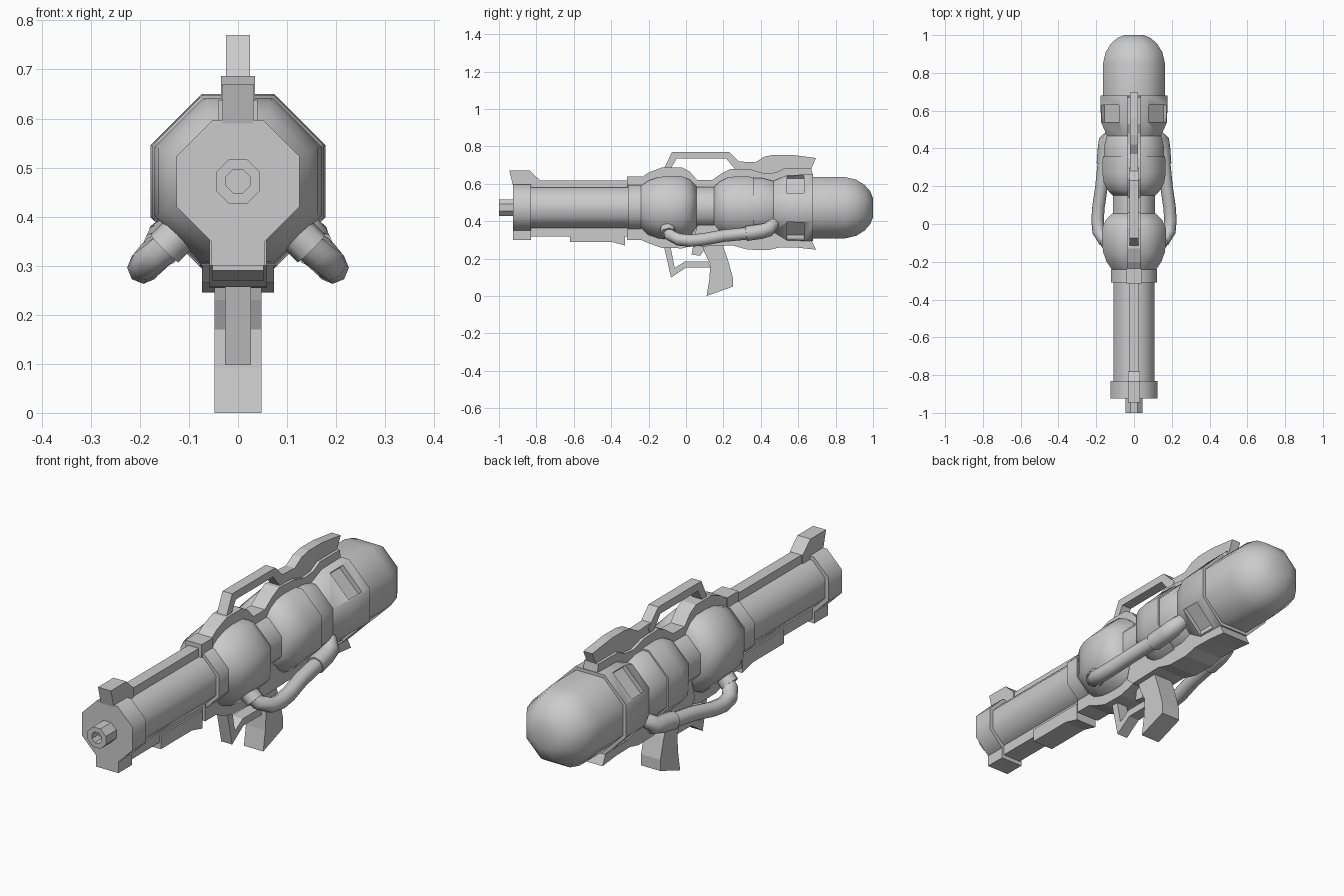
import bpy, bmesh, math
from mathutils import Vector, Matrix

CZ = 0.472  # height of the main axis


def finish(bm, name, angle=50):
    bmesh.ops.recalc_face_normals(bm, faces=bm.faces)
    me = bpy.data.meshes.new(name)
    bm.to_mesh(me)
    bm.free()
    ob = bpy.data.objects.new(name, me)
    bpy.context.collection.objects.link(ob)
    bpy.ops.object.select_all(action='DESELECT')
    ob.select_set(True)
    bpy.context.view_layer.objects.active = ob
    if angle:
        bpy.ops.object.shade_smooth_by_angle(angle=math.radians(angle))
    return ob


def skin(bm, rings):
    for a, b in zip(rings, rings[1:]):
        n = len(a)
        for i in range(n):
            bm.faces.new((a[i], a[(i + 1) % n], b[(i + 1) % n], b[i]))
    bm.faces.new(rings[0])
    bm.faces.new(rings[-1])


def octagon(name, profile, angle=50):
    """Eight-sided body along y; profile = (y, half width across flats)."""
    bm = bmesh.new()
    rings = []
    for y, a in profile:
        r = a / math.cos(math.pi / 8)
        rings.append([bm.verts.new((r * math.cos(math.pi / 8 + k * math.pi / 4), y,
                                    CZ + r * math.sin(math.pi / 8 + k * math.pi / 4)))
                      for k in range(8)])
    skin(bm, rings)
    return finish(bm, name, angle)


def plate(name, pts, half):
    """Side profile of (y, z) points extruded across x."""
    bm = bmesh.new()
    skin(bm, [[bm.verts.new((x, y, z)) for y, z in pts] for x in (-half, half)])
    return finish(bm, name, 0)


def rail(name, line, inner, half):
    """Strip following the line and closed by a straight embedded edge."""
    return plate(name, line + [(line[-1][0], inner), (line[0][0], inner)], half)


def tube(name, pts, radii, side):
    """Eight-sided hose along a path, with one radius per point."""
    pts = [Vector((side * x, y, z)) for x, y, z in pts]
    bm = bmesh.new()
    rings = []
    for i, p in enumerate(pts):
        t = (pts[min(i + 1, len(pts) - 1)] - pts[max(i - 1, 0)]).normalized()
        u = t.cross(Vector((0, 0, 1))).normalized()
        v = u.cross(t)
        rings.append([bm.verts.new(p + radii[i] * (u * math.cos(k * math.pi / 4) + v * math.sin(k * math.pi / 4)))
                      for k in range(8)])
    skin(bm, rings)
    return finish(bm, name)


# barrel, nozzle with bore, and collars
octagon("nozzle", [(-0.9, 0.045), (-1.0, 0.045), (-1.0, 0.024), (-0.95, 0.024)], 30)
octagon("muzzle", [(-0.925, 0.125), (-0.83, 0.125)])
octagon("barrel", [(-0.85, 0.108), (-0.29, 0.108)])
octagon("barrel_collar", [(-0.31, 0.122), (-0.24, 0.122)])

# pressure bulbs and neck
octagon("front_bulb", [(-0.24, 0.118), (-0.20, 0.145), (-0.15, 0.163), (-0.09, 0.17),
                       (-0.02, 0.168), (0.02, 0.15), (0.055, 0.115)])
octagon("neck", [(0.03, 0.11), (0.18, 0.11)])
octagon("rear_bulb", [(0.15, 0.112), (0.18, 0.14), (0.22, 0.16), (0.27, 0.168), (0.36, 0.165)])
octagon("rear_band", [(0.36, 0.158), (0.41, 0.158), (0.46, 0.145), (0.49, 0.135)])

# tank collar with four recessed windows on the diagonal flats
collar = octagon("tank_collar", [(0.46, 0.14), (0.54, 0.175), (0.68, 0.178)])
bm = bmesh.new()
for k in range(4):
    a = math.pi / 4 + k * math.pi / 2
    m = (Matrix.Translation((0.19 * math.cos(a), 0.585, CZ + 0.19 * math.sin(a)))
         @ Matrix.Rotation(-a, 4, 'Y') @ Matrix.Diagonal((0.07, 0.09, 0.132, 1)))
    bmesh.ops.create_cube(bm, size=1, matrix=m)
cutter = finish(bm, "window_cutter", 0)
cutter.hide_render = True
cutter.hide_viewport = True
mod = collar.modifiers.new("windows", 'BOOLEAN')
mod.operation = 'DIFFERENCE'
mod.object = cutter
mod.solver = 'EXACT'

# domed water tank
octagon("tank", [(0.66, 0.164), (0.85, 0.164), (0.91, 0.15), (0.955, 0.122), (0.985, 0.088), (1.0, 0.05)])

# top rails and front sight
plate("front_sight", [(-0.945, 0.67), (-0.835, 0.67), (-0.78, 0.618), (-0.78, 0.57), (-0.92, 0.57)], 0.032)
rail("barrel_top_rail", [(-0.85, 0.618), (-0.30, 0.618)], 0.56, 0.026)
rail("collar_top_clip", [(-0.315, 0.638), (-0.235, 0.638)], 0.56, 0.04)
rail("body_top_rail", [(-0.24, 0.632), (-0.20, 0.66), (-0.13, 0.687), (-0.02, 0.687), (0.02, 0.665),
                       (0.06, 0.62), (0.14, 0.62), (0.19, 0.655), (0.24, 0.68), (0.35, 0.675),
                       (0.42, 0.655), (0.48, 0.66), (0.53, 0.685), (0.67, 0.685), (0.68, 0.63)], 0.56, 0.035)

# carry handle and rear fin
plate("carry_handle", [(-0.12, 0.675), (-0.075, 0.77), (0.23, 0.77), (0.30, 0.70), (0.28, 0.66),
                       (0.26, 0.68), (0.215, 0.735), (-0.05, 0.735), (-0.085, 0.675)], 0.024)
plate("rear_fin", [(0.26, 0.72), (0.37, 0.715), (0.42, 0.745), (0.47, 0.755), (0.56, 0.755), (0.695, 0.738),
                   (0.66, 0.66), (0.30, 0.65)], 0.022)

# lower rails and body underside
plate("muzzle_foot", [(-0.925, 0.38), (-0.83, 0.38), (-0.83, 0.30), (-0.925, 0.30)], 0.055)
rail("barrel_bottom_rail", [(-0.85, 0.318), (-0.30, 0.318)], 0.39, 0.045)
plate("pump_block", [(-0.62, 0.35), (-0.62, 0.29), (-0.40, 0.29), (-0.325, 0.27), (-0.325, 0.35)], 0.052)
rail("front_underside", [(-0.315, 0.30), (-0.24, 0.30), (-0.20, 0.282), (-0.13, 0.257), (-0.02, 0.255),
                         (0.06, 0.275), (0.12, 0.275)], 0.39, 0.058)
plate("rear_underside", [(0.06, 0.38), (0.04, 0.30), (0.08, 0.265), (0.25, 0.27), (0.33, 0.248), (0.44, 0.245),
                         (0.50, 0.26), (0.60, 0.258), (0.695, 0.248), (0.66, 0.32), (0.64, 0.38)], 0.073)

# grip, trigger and guard
plate("grip", [(0.08, 0.29), (0.10, 0.23), (0.13, 0.17), (0.125, 0.09), (0.11, 0.0), (0.25, 0.05),
               (0.25, 0.10), (0.225, 0.19), (0.19, 0.29)], 0.048)
plate("trigger", [(0.04, 0.28), (0.03, 0.222), (0.075, 0.215), (0.10, 0.25), (0.09, 0.29)], 0.018)
plate("trigger_guard", [(-0.12, 0.275), (-0.08, 0.098), (0.0, 0.152), (0.13, 0.152), (0.12, 0.185),
                        (-0.005, 0.185), (-0.06, 0.15), (-0.085, 0.275)], 0.027)

# side hoses with end fittings
for side, tag in ((-1, "left"), (1, "right")):
    tube(tag + "_hose", [(0.12, -0.10, 0.36), (0.16, -0.085, 0.325), (0.188, -0.04, 0.302), (0.193, 0.02, 0.296),
                         (0.188, 0.09, 0.302), (0.172, 0.2, 0.322), (0.158, 0.34, 0.336)],
         [0.032] + [0.033] * 6, side)
    tube(tag + "_hose_socket", [(0.10, -0.10, 0.385), (0.15, -0.095, 0.335)], [0.04, 0.04], side)
    tube(tag + "_hose_fitting", [(0.158, 0.32, 0.334), (0.152, 0.40, 0.345), (0.148, 0.44, 0.355),
                                 (0.125, 0.465, 0.385), (0.09, 0.47, 0.42)], [0.04, 0.04, 0.04, 0.034, 0.03], side)
